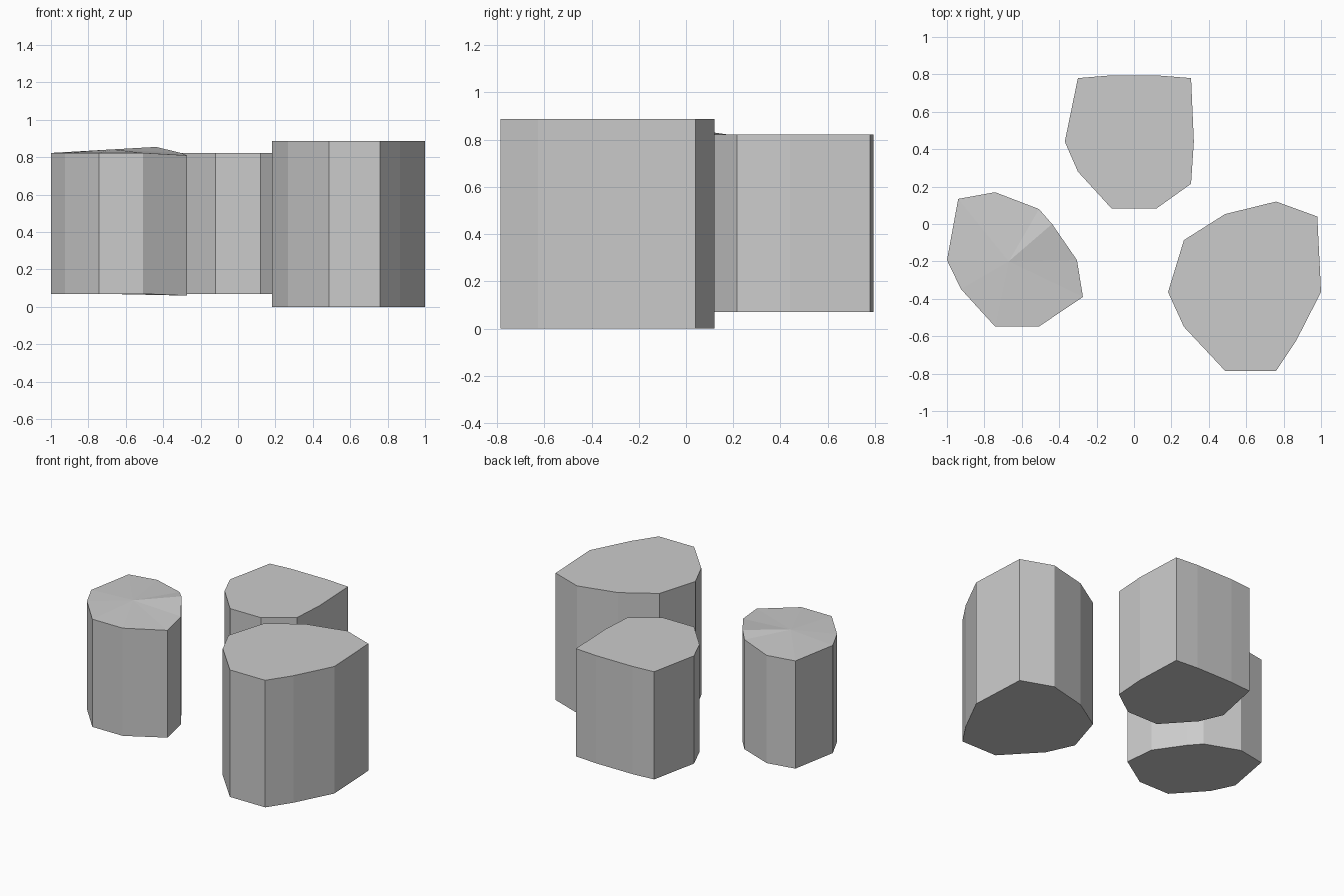
import bpy, bmesh

if "Cube" in bpy.data.objects:
    bpy.data.objects.remove(bpy.data.objects["Cube"])


def column(name, outline, z0, z1, top=None, bottom=None, apex=None):
    """Faceted column from a plan outline; optional per-corner heights and fan centre."""
    top, bottom = top or {}, bottom or {}
    bm = bmesh.new()
    lo = [bm.verts.new((x, y, bottom.get(i, z0))) for i, (x, y) in enumerate(outline)]
    hi = [bm.verts.new((x, y, top.get(i, z1))) for i, (x, y) in enumerate(outline)]
    n = len(outline)
    for i in range(n):
        j = (i + 1) % n
        bm.faces.new((lo[i], lo[j], hi[j], hi[i]))
    bm.faces.new(lo[::-1])
    if apex:
        centre = bm.verts.new(apex)
        for i in range(n):
            bm.faces.new((hi[i], hi[(i + 1) % n], centre))
    else:
        bm.faces.new(hi)
    bmesh.ops.recalc_face_normals(bm, faces=bm.faces)
    mesh = bpy.data.meshes.new(name)
    bm.to_mesh(mesh)
    bm.free()
    obj = bpy.data.objects.new(name, mesh)
    bpy.context.collection.objects.link(obj)
    return obj


# Back column
column("back_column", [
    (-0.30, 0.78), (-0.37, 0.44), (-0.30, 0.28), (-0.12, 0.083), (0.12, 0.083),
    (0.305, 0.215), (0.32, 0.44), (0.305, 0.78), (0.14, 0.793), (-0.14, 0.793)],
    0.07, 0.823)

# Tall right column
column("right_column", [
    (0.182, -0.364), (0.267, -0.55), (0.487, -0.785), (0.76, -0.785), (0.866, -0.626),
    (1.0, -0.364), (0.98, 0.04), (0.76, 0.12), (0.487, 0.053), (0.267, -0.086)],
    0.0, 0.888)

# Left column with an uneven, slightly peaked top
column("left_column", [
    (-1.0, -0.193), (-0.925, -0.348), (-0.743, -0.548), (-0.508, -0.548), (-0.273, -0.39),
    (-0.305, -0.193), (-0.438, 0.0), (-0.508, 0.08), (-0.743, 0.17), (-0.94, 0.134)],
    0.07, 0.823, top={4: 0.81, 6: 0.855, 7: 0.836}, bottom={4: 0.06},
    apex=(-0.67, -0.20, 0.842))
